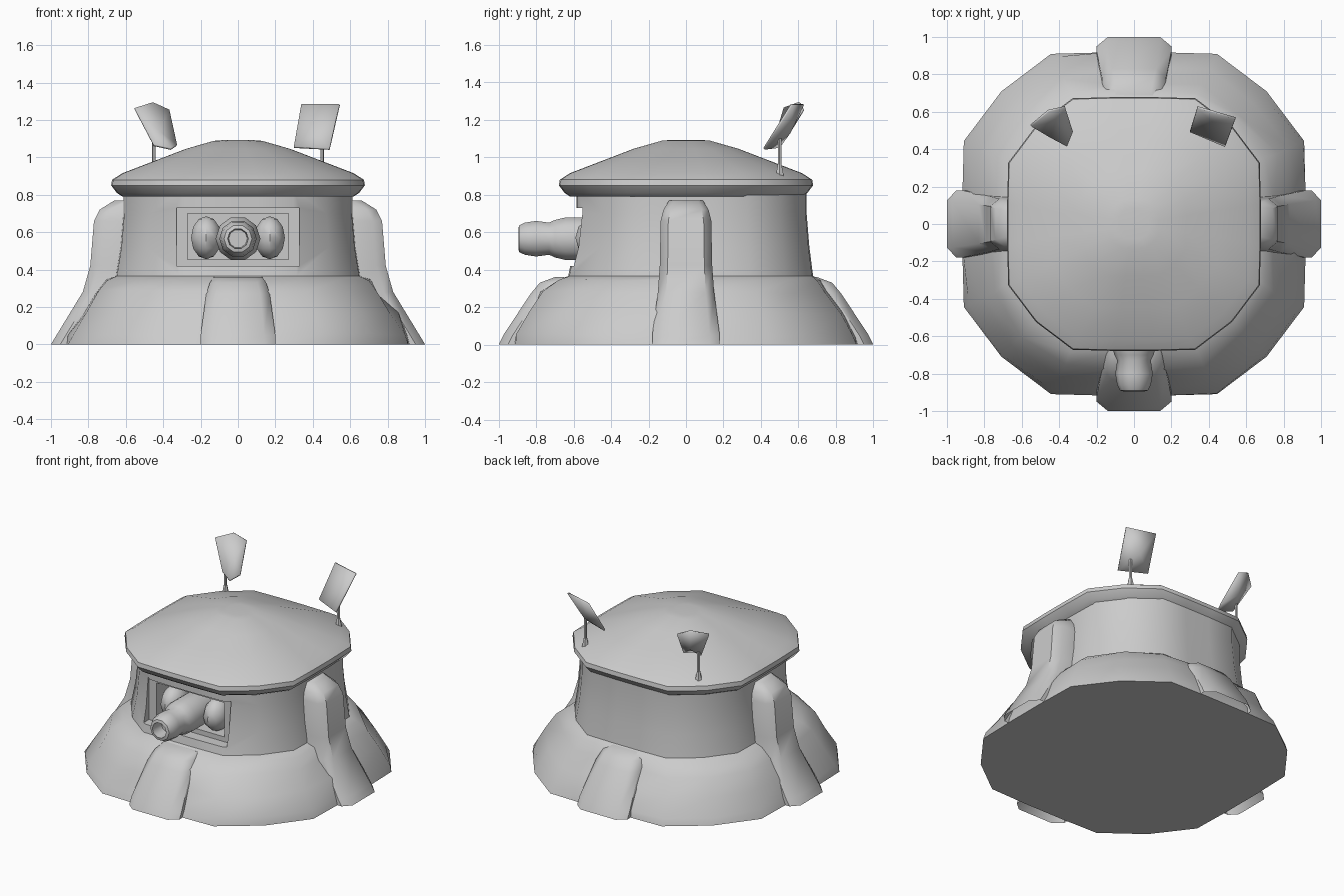
import bpy, bmesh, math, random
from mathutils import Vector

if "Cube" in bpy.data.objects:
    bpy.data.objects.remove(bpy.data.objects["Cube"])
random.seed(4)


def finish(name, bm, angle=45):
    bmesh.ops.recalc_face_normals(bm, faces=bm.faces)
    me = bpy.data.meshes.new(name)
    bm.to_mesh(me)
    bm.free()
    ob = bpy.data.objects.new(name, me)
    bpy.context.collection.objects.link(ob)
    if angle:
        smooth(ob, angle)
    return ob


def smooth(ob, angle):
    bpy.ops.object.select_all(action='DESELECT')
    ob.select_set(True)
    bpy.context.view_layer.objects.active = ob
    bpy.ops.object.shade_smooth_by_angle(angle=math.radians(angle))


def loft(name, rings, bottom=True, top=True, angle=45):
    """Skin a list of equal-length rings."""
    bm = bmesh.new()
    vs = [[bm.verts.new(p) for p in r] for r in rings]
    n = len(vs[0])
    for a, b in zip(vs, vs[1:]):
        for i in range(n):
            j = (i + 1) % n
            bm.faces.new((a[i], a[j], b[j], b[i]))
    if bottom:
        bm.faces.new(vs[0][::-1])
    if top:
        bm.faces.new(vs[-1])
    return finish(name, bm, angle)


def outline(apothem, z, dy=0, jitter=0):
    """Square with heavily rounded corners, 20 points."""
    pts = []
    for q in range(4):
        for off, k in ((-26, 1.1), (-9, 1.01), (9, 1.01), (26, 1.1), (45, 1.09)):
            a = math.radians(q * 90 + off)
            r = apothem * k + random.uniform(-jitter, jitter)
            pts.append((r * math.cos(a), r * math.sin(a) + dy,
                        z + random.uniform(-jitter, jitter) * .5))
    return pts


def box(name, x, y, z):
    bm = bmesh.new()
    bmesh.ops.create_cube(bm, size=1)
    for v in bm.verts:
        v.co = Vector([(lo + hi) / 2 + c * (hi - lo)
                       for c, (lo, hi) in zip(v.co, (x, y, z))])
    return finish(name, bm, 0)


# Body: flared earthwork skirt rising into the wall
body = loft("bunker_body", [
    outline(.92, 0), outline(.905, .05, 0, .015), outline(.84, .17, 0, .02),
    outline(.765, .28, 0, .025), outline(.70, .345, .015, .01),
    outline(.655, .365, .025), outline(.63, .52, .03), outline(.615, .70, .03),
    outline(.615, .83, .03)])

# Stepped firing slot cut through the front wall
for i, (w, y1, z0, z1) in enumerate(((.33, -.54, .42, .73), (.27, -.34, .455, .70))):
    cut = box("slot_cutter_%d" % i, (-w, w), (-.8, y1), (z0, z1))
    cut.hide_render = True
    m = body.modifiers.new("slot", 'BOOLEAN')
    m.object = cut
    m.operation = 'DIFFERENCE'
    m.solver = 'EXACT'
    bpy.context.view_layer.objects.active = body
    bpy.ops.object.modifier_apply(modifier=m.name)
    bpy.data.objects.remove(cut)
smooth(body, 40)

# Roof: overhanging rim and shallow dome
loft("roof", [
    outline(.62, .79), outline(.65, .81), outline(.68, .85), outline(.675, .88),
    outline(.62, .915), outline(.45, .98), outline(.28, 1.045),
    outline(.13, 1.088), outline(.08, 1.092)], bottom=False)


# Buttresses: profile rows are (height, outer reach, half width)
def buttress(name, turn, rows, inner):
    c, s = math.cos(turn), math.sin(turn)
    rings = []
    for z, out, w in rows:
        ring = [(inner, -w), (out - .05, -w), (out, -w * .7),
                (out, w * .7), (out - .05, w), (inner, w)]
        rings.append([(x * c - y * s, x * s + y * c, z) for x, y in ring])
    loft(name, rings, bottom=False)


tall = [(0, 1.0, .18), (.05, .97, .18), (.28, .83, .15), (.42, .79, .14),
        (.66, .77, .135), (.72, .74, .12), (.77, .66, .09)]
low = [(0, 1.0, .20), (.05, .975, .20), (.27, .83, .17), (.33, .78, .15),
       (.36, .70, .13)]
buttress("right_buttress", 0, tall, .58)
buttress("left_buttress", math.pi, tall, .58)
buttress("back_buttress", math.pi / 2, low, .66)
buttress("front_buttress", -math.pi / 2, low, .66)

# Gun barrel, lathed along y with a hollow muzzle
barrel = [(-.34, .11), (-.52, .12), (-.64, .12), (-.70, .105), (-.73, .09),
          (-.80, .10), (-.86, .09), (-.89, .075), (-.895, .055), (-.80, .05)]
loft("gun_barrel", [
    [(r * math.cos(i * math.pi / 5), y, .565 + r * math.sin(i * math.pi / 5))
     for i in range(10)] for y, r in barrel], bottom=False)

# Rounded gun mount either side of the barrel
for side, sx in (("left", -1), ("right", 1)):
    bm = bmesh.new()
    bmesh.ops.create_uvsphere(bm, u_segments=10, v_segments=6, radius=1)
    for v in bm.verts:
        v.co = Vector((sx * .17 + v.co.x * .085, -.47 + v.co.y * .12,
                       .57 + v.co.z * .115))
    finish(side + "_gun_mount", bm)

# Roof antennas: thin mast with a tilted, shallow dish panel
dishes = {
    "left": [(-.555, .53, 1.26), (-.46, .61, 1.29), (-.37, .63, 1.25),
             (-.33, .50, 1.06), (-.36, .42, 1.04), (-.45, .47, 1.06)],
    "right": [(.30, .50, 1.05), (.34, .63, 1.28), (.545, .57, 1.28),
              (.49, .42, 1.04)]}
for side, rim in dishes.items():
    sx = -1 if side == "left" else 1
    bm = bmesh.new()
    vs = [bm.verts.new(p) for p in rim]
    mid = sum((Vector(p) for p in rim), Vector()) / len(rim)
    hub = bm.verts.new(mid + Vector((0, .03, -.03)))
    for i in range(len(vs)):
        bm.faces.new((vs[i], vs[(i + 1) % len(vs)], hub))
    dish = finish(side + "_antenna_dish", bm)
    sol = dish.modifiers.new("thickness", 'SOLIDIFY')
    sol.thickness = .012
    loft(side + "_antenna_mast", [
        [(sx * .45 + .01 * math.cos(i * math.pi / 3),
          .50 + .01 * math.sin(i * math.pi / 3), z) for i in range(6)]
        for z in (.88, 1.10)])
    loft(side + "_antenna_foot", [
        [(sx * .45 + r * math.cos(i * math.pi / 3),
          .50 + r * math.sin(i * math.pi / 3), z) for i in range(6)]
        for r, z in ((.025, .90), (.012, .96))], bottom=False)
